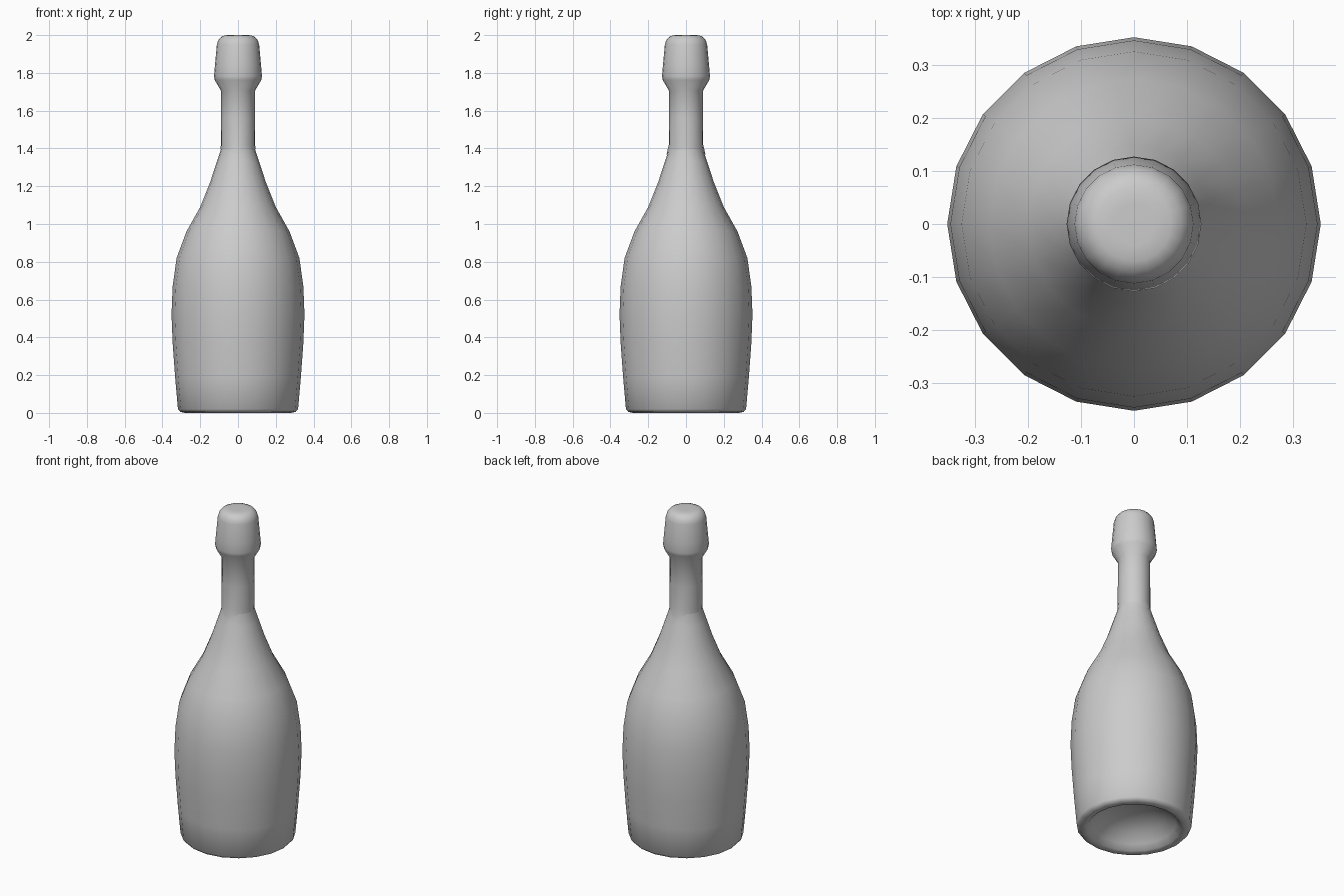
import bpy, bmesh, math

if "Cube" in bpy.data.objects:
    bpy.data.objects.remove(bpy.data.objects["Cube"])

SIDES = 20


def lathe(name, profile, dip=None):
    """Revolve (radius, z) points; dip(angle) may reshape the first ring."""
    bm = bmesh.new()
    rings = []
    for i, (r, z) in enumerate(profile):
        if r == 0:
            rings.append([bm.verts.new((0, 0, z))] * SIDES)
            continue
        ring = []
        for k in range(SIDES):
            a = 2 * math.pi * k / SIDES
            dr, dz = dip(a) if dip and i == 0 else (0, 0)
            ring.append(bm.verts.new(((r + dr) * math.cos(a), (r + dr) * math.sin(a), z + dz)))
        rings.append(ring)
    for lo, hi in zip(rings, rings[1:]):
        for k in range(SIDES):
            n = (k + 1) % SIDES
            bm.faces.new(list(dict.fromkeys((lo[k], lo[n], hi[n], hi[k]))))
    mesh = bpy.data.meshes.new(name)
    bm.to_mesh(mesh)
    bm.free()
    ob = bpy.data.objects.new(name, mesh)
    bpy.context.collection.objects.link(ob)
    bpy.ops.object.select_all(action='DESELECT')
    ob.select_set(True)
    bpy.context.view_layer.objects.active = ob
    bpy.ops.object.shade_smooth_by_angle(angle=math.radians(50))
    return ob


# Glass body: hollow punt underneath, rim, bulging side and shoulder
lathe("bottle_body", [
    (0, 0.13), (0.10, 0.12), (0.18, 0.085), (0.235, 0.035), (0.26, 0.005),
    (0.28, 0.0), (0.305, 0.005), (0.318, 0.02),
    (0.333, 0.19), (0.346, 0.37), (0.352, 0.52), (0.346, 0.67),
    (0.325, 0.82), (0.273, 0.96), (0.200, 1.09), (0.148, 1.22),
    (0.112, 1.33), (0.089, 1.40), (0.088, 1.42)])


# Foil sleeve: lower edge dips to a point at front and back
def foil_point(a):
    t = max(0, 1 - abs(abs(math.sin(a)) - 1) / 0.1)
    return 0.012 * t, -0.03 * t


lathe("neck_foil_and_cork", [
    (0.092, 1.395), (0.091, 1.42), (0.090, 1.56), (0.090, 1.705),
    (0.123, 1.762), (0.127, 1.782), (0.122, 1.84), (0.112, 1.95),
    (0.105, 1.972), (0.090, 1.99), (0.070, 1.999), (0.04, 2.0), (0, 2.0)],
    foil_point)
